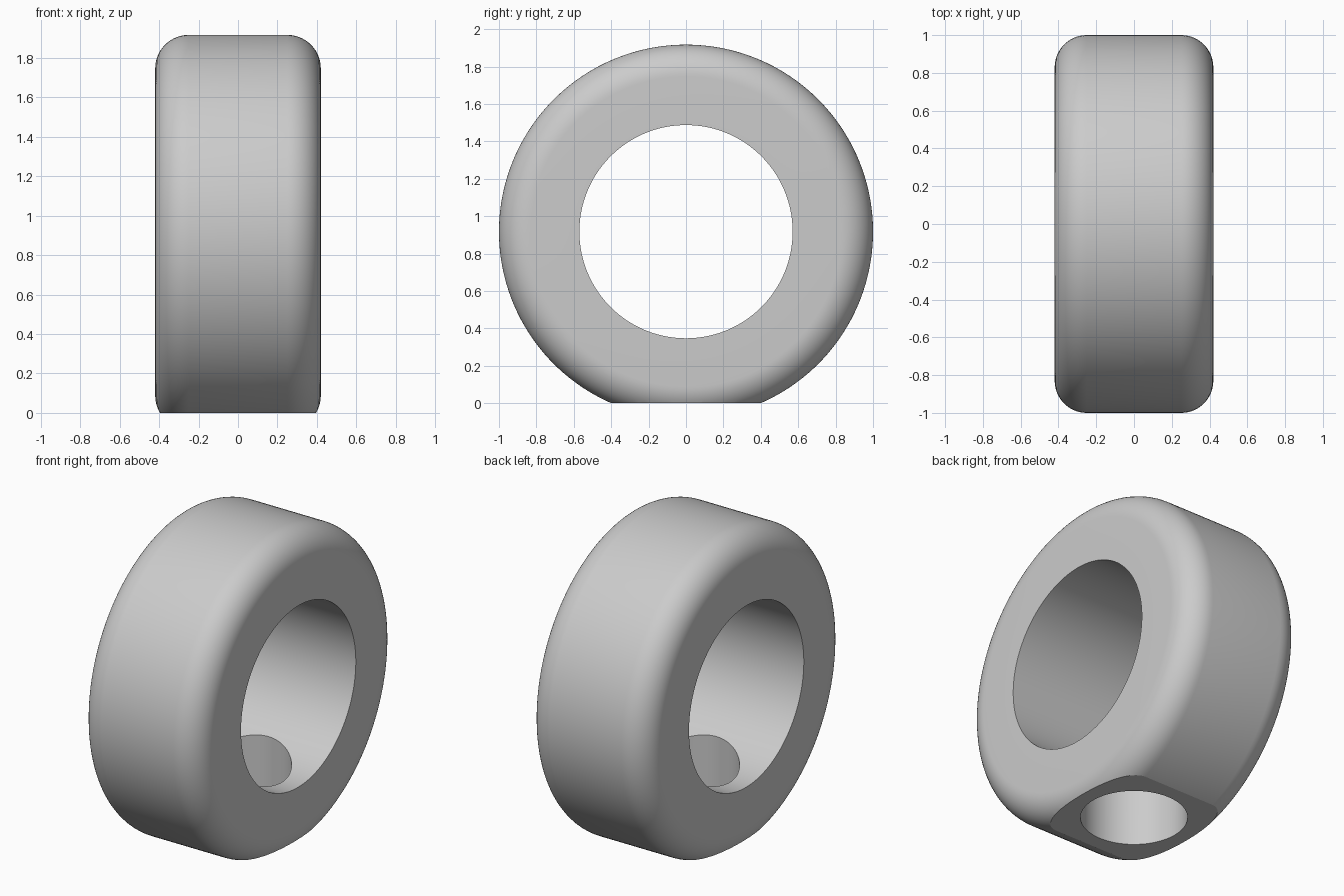
import bpy, bmesh
from math import sin, cos, pi, radians
from mathutils import Matrix, Vector

if "Cube" in bpy.data.objects:
    bpy.data.objects.remove(bpy.data.objects["Cube"])

R, BORE, HALF_W, FILLET = 1.0, 0.57, 0.42, 0.17
AXIS_Z = 0.917          # ring axis height, so the ring sinks below z = 0
HOLE_R = 0.305
SEG, ARC = 192, 14


def new_object(name, bm):
    bmesh.ops.recalc_face_normals(bm, faces=bm.faces)
    mesh = bpy.data.meshes.new(name)
    bm.to_mesh(mesh)
    bm.free()
    obj = bpy.data.objects.new(name, mesh)
    bpy.context.collection.objects.link(obj)
    return obj


def cut(target, cutter):
    cutter.hide_render = True
    mod = target.modifiers.new(cutter.name, 'BOOLEAN')
    mod.operation = 'DIFFERENCE'
    mod.solver = 'EXACT'
    mod.object = cutter
    bpy.context.view_layer.objects.active = target
    bpy.ops.object.modifier_apply(modifier=mod.name)
    bpy.data.objects.remove(cutter)


# Ring body: rounded profile (x, radius) turned about the x axis
right = [(HALF_W - FILLET + FILLET * sin(a), R - FILLET + FILLET * cos(a))
         for a in (i * pi / 2 / ARC for i in range(ARC + 1))]
right.append((HALF_W, BORE))
profile = right + [(-x, r) for x, r in reversed(right)]

bm = bmesh.new()
rings = [[bm.verts.new((x, r * sin(t), AXIS_Z + r * cos(t))) for x, r in profile]
         for t in (2 * pi * i / SEG for i in range(SEG))]
n = len(profile)
for i in range(SEG):
    a, b = rings[i], rings[(i + 1) % SEG]
    for j in range(n):
        k = (j + 1) % n
        bm.faces.new((a[j], a[k], b[k], b[j]))
ring = new_object("ring_body", bm)

# Flat foot: everything below z = 0 is removed
bm = bmesh.new()
bmesh.ops.create_cube(bm, size=1, matrix=Matrix.Translation((0, 0, -0.5))
                      @ Matrix.Diagonal((2, 3, 1, 1)))
cut(ring, new_object("foot_cutter", bm))

# Round hole from the foot up into the bore
bm = bmesh.new()
bmesh.ops.create_cone(bm, cap_ends=True, segments=96, radius1=HOLE_R, radius2=HOLE_R,
                      depth=1.2, matrix=Matrix.Translation((0, 0, 0.3)))
cut(ring, new_object("hole_cutter", bm))

# Smooth shading with crisp rims
bpy.ops.object.select_all(action='DESELECT')
ring.select_set(True)
bpy.context.view_layer.objects.active = ring
bpy.ops.object.shade_smooth_by_angle(angle=radians(20))
